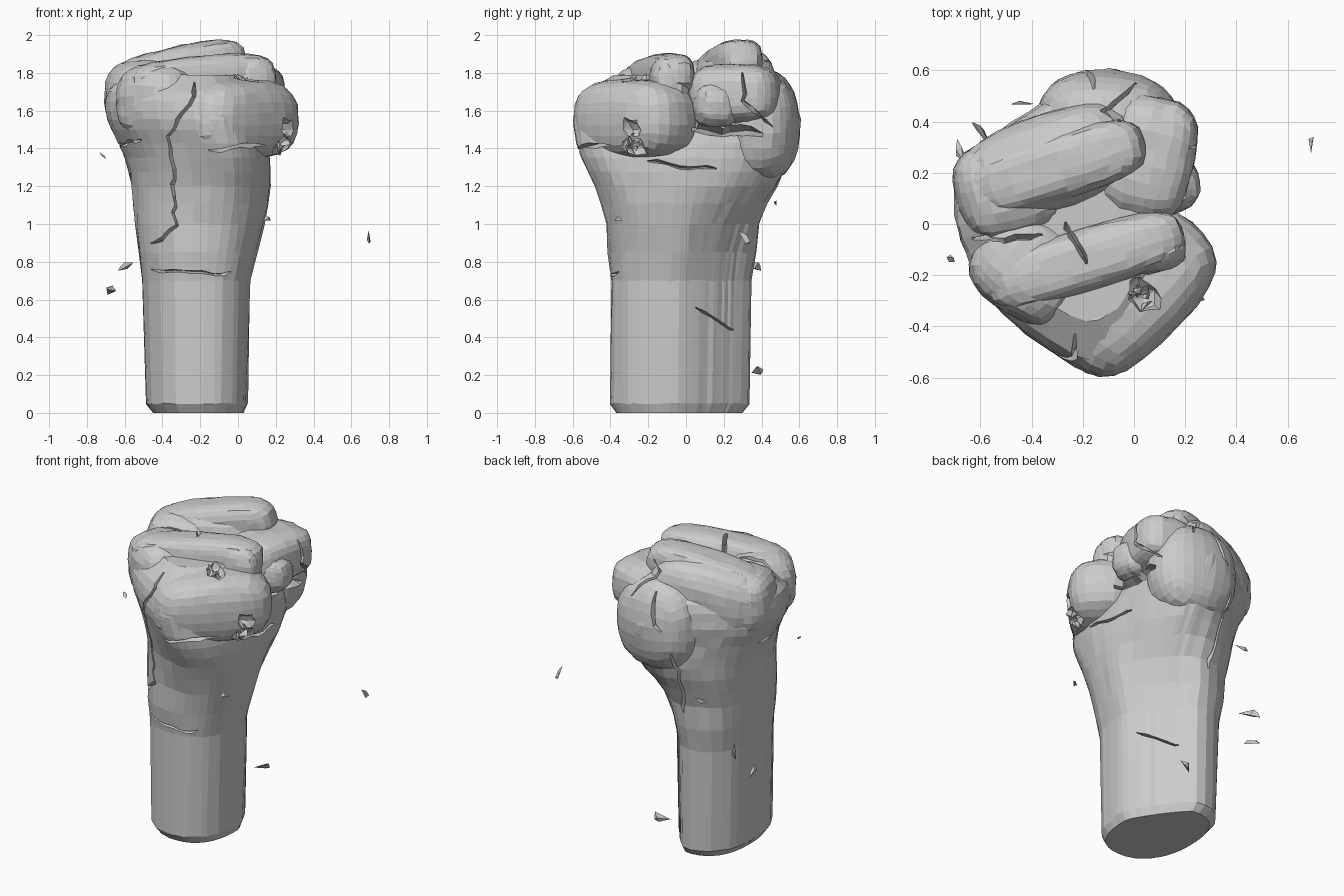
import bpy, bmesh, random
from math import atan2, cos, sin, radians
from mathutils import Vector, Euler
from mathutils.bvhtree import BVHTree

if "Cube" in bpy.data.objects:
    bpy.data.objects.remove(bpy.data.objects["Cube"])

random.seed(4)


def add(name, bm):
    bmesh.ops.recalc_face_normals(bm, faces=bm.faces)
    me = bpy.data.meshes.new(name)
    bm.to_mesh(me)
    bm.free()
    ob = bpy.data.objects.new(name, me)
    bpy.context.collection.objects.link(ob)
    return ob


def boolean(target, tool, op):
    before = target.data.copy()
    mod = target.modifiers.new("cut", 'BOOLEAN')
    mod.operation, mod.solver, mod.object = op, 'EXACT', tool
    bpy.context.view_layer.update()
    bpy.context.view_layer.objects.active = target
    bpy.ops.object.modifier_apply(modifier=mod.name)
    if len(target.data.vertices) < 0.7 * len(before.vertices):
        target.data = before      # keep the last good state
    bpy.data.objects.remove(tool)


def jitter(a):
    return Vector([random.uniform(-a, a) for _ in range(3)])


def loft(bm, rings):
    rows = [[bm.verts.new(p) for p in r] for r in rings]
    n = len(rows[0])
    for a, b in zip(rows, rows[1:]):
        for i in range(n):
            j = (i + 1) % n
            bm.faces.new((a[i], a[j], b[j], b[i]))
    bm.faces.new(rows[0][::-1])
    bm.faces.new(rows[-1])


def rounded_block(name, loc, half, rot=0, tilt=0, p=2.8):
    bm = bmesh.new()
    bmesh.ops.create_cube(bm, size=2)
    bmesh.ops.subdivide_edges(bm, edges=bm.edges[:], cuts=6, use_grid_fill=True)
    m = Euler((0, -radians(tilt), radians(rot))).to_matrix()
    for v in bm.verts:
        c = v.co / sum(abs(k) ** p for k in v.co) ** (1 / p)
        v.co = m @ Vector([c[i] * half[i] for i in range(3)]) + Vector(loc) + jitter(.004)
    return add(name, bm)


def refine(ring):
    n, out = len(ring), []
    for i in range(n):
        a, b, c, d = (ring[(i + k) % n] for k in (-1, 0, 1, 2))
        out += [b, ((b + c) * 9 - a - d) / 16]
    return out


# Forearm and palm: lopsided wrist sections blending into the fist outline
outline = [(.2, .05), (.18, .33), (.05, .55), (-.1, .6), (-.4, .44), (-.65, .27),
           (-.71, .08), (-.66, -.12), (-.5, -.36), (-.1, -.6), (.12, -.47), (.2, -.22)]
fine = refine(refine([Vector(((x + .26) / .46, y / .6)) for x, y in outline]))
sections = [  # z, x min, x max, y min, y max
    (0, -.45, .03, -.37, .30), (.05, -.485, .05, -.40, .335),
    (.7, -.505, .065, -.40, .345), (1, -.545, .14, -.43, .40),
    (1.2, -.57, .17, -.49, .52), (1.35, -.605, .165, -.56, .58),
    (1.5, -.68, .13, -.595, .60), (1.6, -.71, .13, -.59, .59),
    (1.7, -.70, .12, -.54, .55), (1.79, -.62, .02, -.38, .43)]
smooth = []
for i, s in enumerate(sections):
    smooth.append(s)
    if 2 <= i <= 7:
        smooth.append([(9 * (b + c) - a - d) / 16 if i > 2 else (b + c) / 2
                       for a, b, c, d in zip(*sections[i - 1:i + 3])]
                      if i < 8 else s)
rings = []
for z, x0, x1, y0, y1 in smooth:
    t = min(1, max(0, (z - .9) / .55))
    ring = []
    for q in fine:
        ang = atan2(q.y, q.x)
        c, s = cos(ang), sin(ang)
        k = 1.15 if c > 0 and s > 0 else 2.1 if c < 0 and s < 0 else 2.6
        r = (abs(c) ** k + abs(s) ** k) ** (-1 / k)
        e = Vector((c * r, s * r)).lerp(q, t)
        ring.append(Vector(((x0 + x1) / 2 + e.x * (x1 - x0) / 2,
                            (y0 + y1) / 2 + e.y * (y1 - y0) / 2, z))
                    + (jitter(.004) if z > 0 else Vector()))
    rings.append(ring)
bm = bmesh.new()
loft(bm, rings)
fist = add("fist", bm)

# Knuckles, folded fingers, finger ends and side masses
for args in [
    ("knuckle_back", (-.49, .14, 1.67), (.21, .2, .2), 15),
    ("knuckle_front", (-.41, -.17, 1.65), (.22, .2, .2), -35),
    ("side_mass", (-.1, .40, 1.52), (.28, .2, .3), -5, 0, 2.3),
    ("first_finger_side", (-.33, .24, 1.69), (.36, .19, .23), 20, 8),
    ("finger_1", (-.31, .22, 1.805), (.37, .13, .135), 17, 12, 3.2),
    ("finger_2", (-.27, .03, 1.82), (.38, .11, .135), 15, 12, 3.2),
    ("finger_3", (-.19, -.14, 1.765), (.40, .12, .125), 17, 5, 3.2),
    ("finger_end_1", (.055, .26, 1.69), (.18, .24, .155), -12, 0, 3.2),
    ("finger_end_2", (.10, .15, 1.63), (.155, .12, .12), 12),
    ("finger_end_3", (.08, -.09, 1.72), (.12, .10, .17), 15),
    ("folded_front", (-.005, -.27, 1.555), (.36, .22, .215), 45),
]:
    boolean(fist, rounded_block(*args), 'UNION')

# Chipped holes in the front finger
for x, y, z in [(.29, -.31, 1.5), (.24, -.28, 1.4), (.04, -.29, 1.8)]:
    bm = bmesh.new()
    bmesh.ops.create_icosphere(bm, subdivisions=2, radius=.075)
    for v in bm.verts:
        v.co = v.co * random.uniform(.7, 1.25) + Vector((x, y, z))
    boolean(fist, add("chip", bm), 'DIFFERENCE')

# Cracks: wandering lines projected on the surface, cut as V grooves
bm = bmesh.new()
bm.from_mesh(fist.data)
tree = BVHTree.FromBMesh(bm)
bm.free()
views = {  # view direction and where the two coordinates go
    "front": (Vector((0, 1, 0)), lambda a, b: Vector((a, -3, b))),
    "back": (Vector((0, -1, 0)), lambda a, b: Vector((a, 3, b))),
    "right": (Vector((-1, 0, 0)), lambda a, b: Vector((3, a, b))),
    "left": (Vector((1, 0, 0)), lambda a, b: Vector((-3, a, b))),
    "top": (Vector((0, 0, -1)), lambda a, b: Vector((a, b, 4)))}


def crack(view, width, *pts):
    d, place = views[view]
    hits = []
    for (a, b), (c, e) in zip(pts, pts[1:]):
        steps = max(2, int(((c - a) ** 2 + (e - b) ** 2) ** .5 / .05))
        for k in range(steps):
            f = k / steps
            w = random.uniform(-.013, .013)
            p, nor, _, _ = tree.ray_cast(place(a + (c - a) * f + w, b + (e - b) * f - w), d)
            if p is not None:
                hits.append((p, (nor - d * .6).normalized()))
    if len(hits) < 3:
        return
    rows = []
    last = len(hits) - 1
    for i, (p, nor) in enumerate(hits):
        tan = hits[min(i + 1, last)][0] - hits[max(i - 1, 0)][0]
        side = tan.cross(nor).normalized()
        w = width * (.35 if i in (0, last) else random.uniform(.75, 1.2))
        rows.append([p + nor * .02 + side * w, p + nor * .02 - side * w,
                     p - nor * (.03 + width * 1.5)])
    bm = bmesh.new()
    loft(bm, rows)
    boolean(fist, add("crack", bm), 'DIFFERENCE')


for c in [
    ("front", .014, (-.22, 1.74), (-.36, 1.45), (-.33, 1), (-.49, .85)),
    ("front", .012, (.14, 1.42), (-.2, 1.37)),
    ("front", .010, (-.45, .75), (.02, .74)),
    ("right", .010, (.05, .56), (.31, .4)),
    ("right", .012, (-.2, 1.33), (.22, 1.28)),
    ("right", .014, (.3, 1.8), (.3, 1.65), (.5, 1.48)),
    ("right", .035, (.03, 1.5), (.45, 1.475)),
    ("top", .016, (.02, .54), (-.11, .43), (.02, .36)),
    ("top", .016, (-.62, -.07), (-.3, -.04)),
    ("top", .016, (-.28, .02), (-.16, -.2)),
    ("back", .018, (-.15, 1.76), (-.24, 1.48)),
    ("back", .013, (-.28, 1.4), (-.25, .9)),
    ("left", .012, (-.3, 1.45), (.2, 1.4)),
]:
    crack(*c)


# Loose shards and rubble
def shard(name, centre, size):
    axis = jitter(1).normalized() * size * .5
    bm = bmesh.new()
    for k in (-1, .2, .6, 1, 1, 1):
        bm.verts.new(Vector(centre) + axis * k + jitter(size * .2 * (k + 1.2)))
    bmesh.ops.convex_hull(bm, input=bm.verts[:])
    for v in [v for v in bm.verts if not v.link_faces]:
        bm.verts.remove(v)
    return add(name, bm)


for i, (x, y, z, size) in enumerate([
    (.69, .3, .94, .07), (-.58, .35, .79, .13), (-.68, .3, .64, .08), (-.43, .46, 1.11, .09),
    (-.71, -.14, 1.36, .04), (-.1, .37, .22, .08), (.16, -.355, 1.025, .05)]):
    shard("shard_%d" % i, (x, y, z), size)
for i in range(8):
    shard("rubble_%d" % i, Vector((.2, -.28, 1.42)) + jitter(.04), .06)
    shard("top_rubble_%d" % i, Vector((.03, -.28, 1.74)) + jitter(.04), .05)
